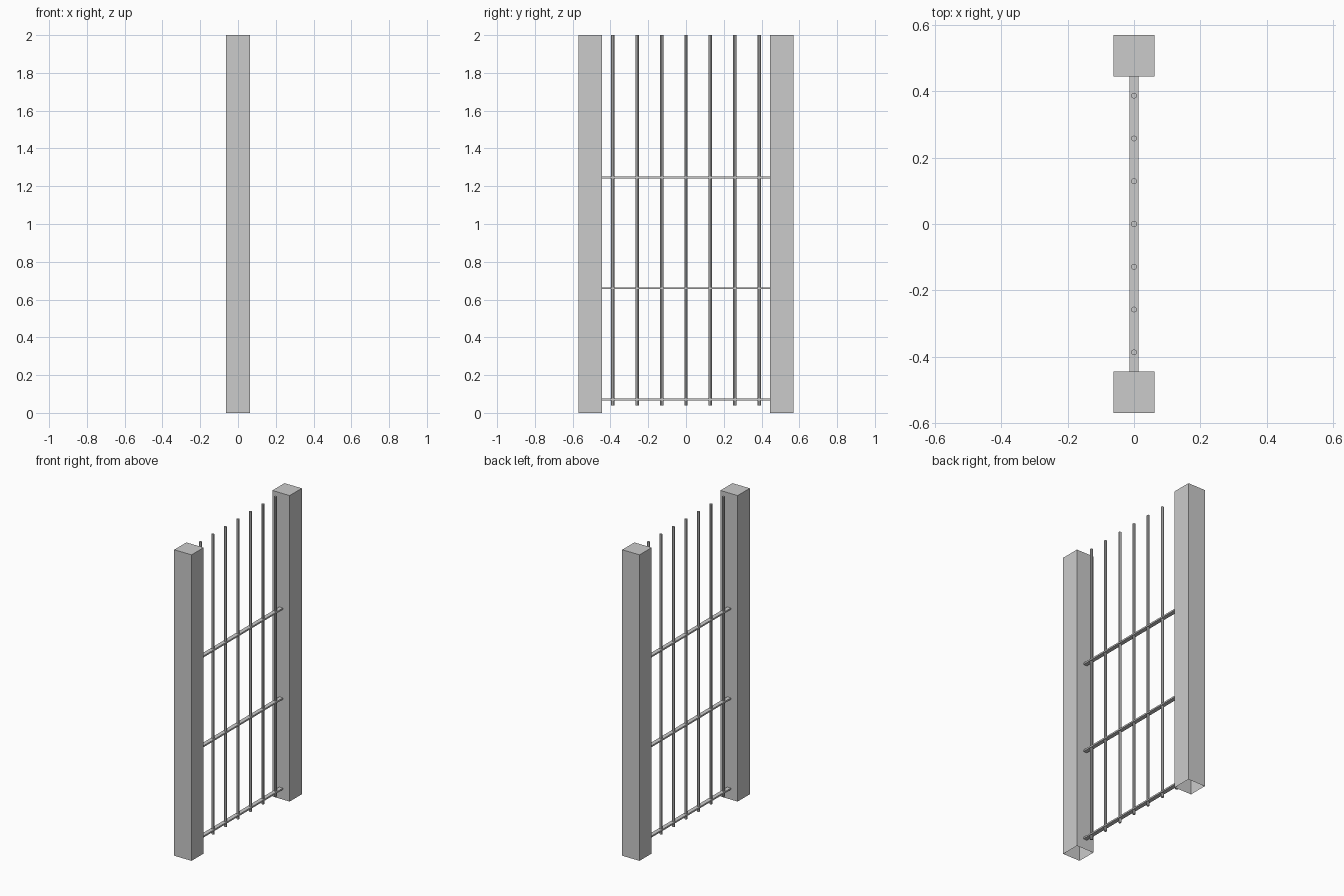
import bpy, bmesh
from mathutils import Matrix, Vector

if "Cube" in bpy.data.objects:
    bpy.data.objects.remove(bpy.data.objects["Cube"])


def make_material(name, rgb):
    mat = bpy.data.materials.new(name)
    mat.use_nodes = True
    mat.diffuse_color = (*rgb, 1)
    mat.node_tree.nodes["Principled BSDF"].inputs["Base Color"].default_value = (*rgb, 1)
    return mat


grey = make_material("light grey", (0.6, 0.6, 0.6))


def finish(name, bm, location):
    mesh = bpy.data.meshes.new(name)
    bm.to_mesh(mesh)
    bm.free()
    mesh.materials.append(grey)
    obj = bpy.data.objects.new(name, mesh)
    obj.location = location
    bpy.context.collection.objects.link(obj)
    return obj


def box(name, size, location, open_bottom=False):
    bm = bmesh.new()
    bmesh.ops.create_cube(bm, size=1, matrix=Matrix.Diagonal((*size, 1)))
    if open_bottom:
        bm.normal_update()
        down = [f for f in bm.faces if f.normal.z < -0.9]
        bmesh.ops.delete(bm, geom=down, context="FACES_ONLY")
    return finish(name, bm, location)


def rod(name, radius, bottom, top, y):
    bm = bmesh.new()
    bmesh.ops.create_cone(bm, cap_ends=True, segments=8, radius1=radius,
                          radius2=radius, depth=top - bottom)
    return finish(name, bm, Vector((0, y, (bottom + top) / 2)))


# Square posts, hollow underneath
POST = 0.125
POST_Y = 0.507
for name, side in (("front_post", -1), ("back_post", 1)):
    box(name, (POST, POST, 2), (0, side * POST_Y, 1), open_bottom=True)

# Flat rails running between the posts
span = 2 * POST_Y - POST
for name, z in (("bottom_rail", 0.07), ("middle_rail", 0.66), ("top_rail", 1.247)):
    box(name, (0.027, span, 0.01), (0, 0, z))

# Slim upright bars
for i in range(7):
    rod(f"upright_bar_{i + 1}", 0.009, 0.04, 2, (i - 3) * 0.129)
